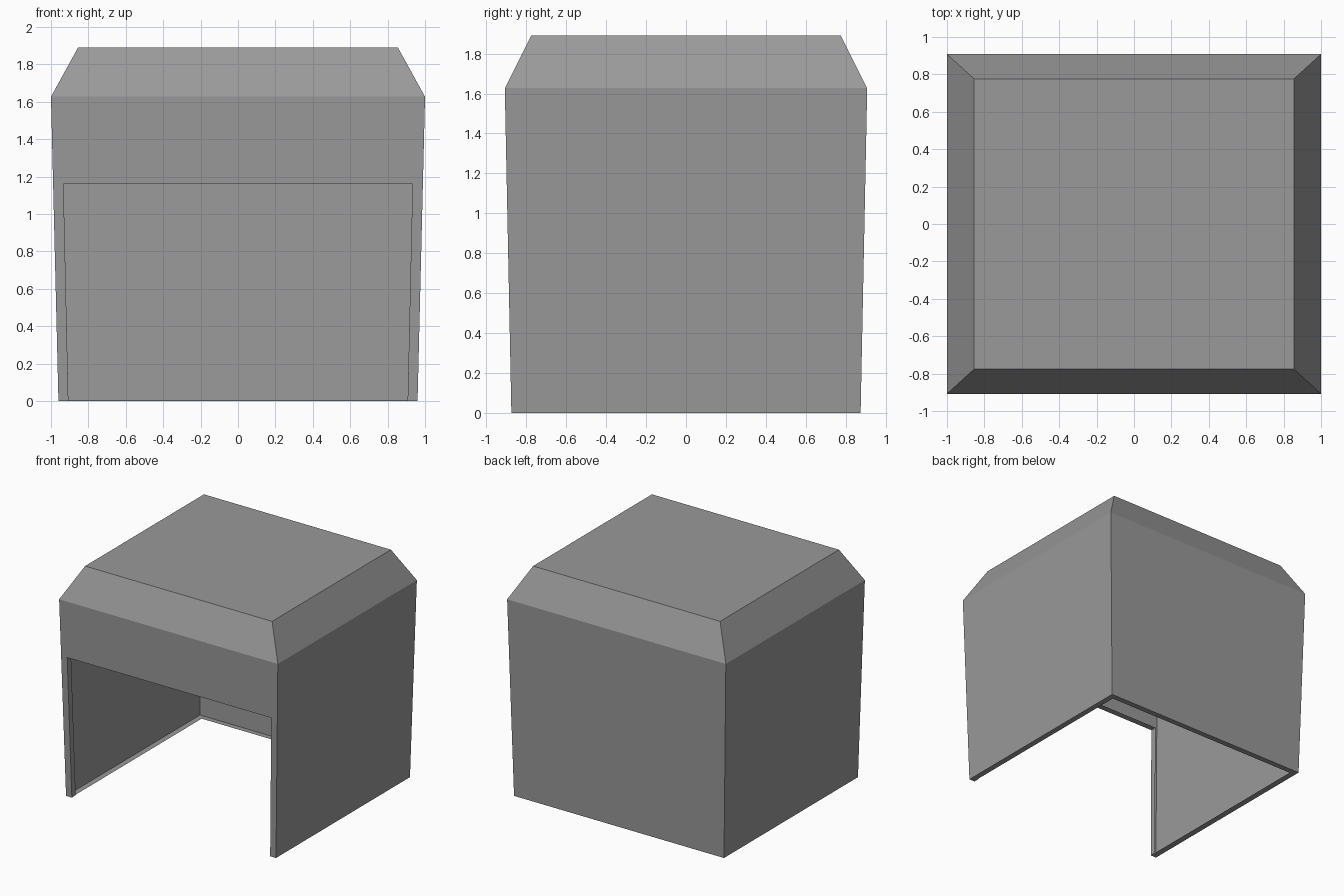
import bpy
import bmesh

cube = bpy.data.objects.get("Cube")
if cube:
    bpy.data.objects.remove(cube, do_unlink=True)

# Single mid grey material
GREY = (0.32, 0.32, 0.32, 1.0)
grey = bpy.data.materials.new("mid grey")
grey.use_nodes = True
grey.diffuse_color = GREY
grey.node_tree.nodes["Principled BSDF"].inputs["Base Color"].default_value = GREY

# Half width, half depth and height of each level of the shell
BASE = (0.96, 0.875, 0.0)
SHOULDER = (1.0, 0.908, 1.627)
ROOF = (0.855, 0.776, 1.89)
OPENING_TOP = 1.16
RIM = 0.05

bm = bmesh.new()


def ring(level):
    """Four corners, counter-clockwise from the front right corner."""
    x, y, z = level
    return [bm.verts.new((sx * x, sy * y, z))
            for sx, sy in ((-1, -1), (1, -1), (1, 1), (-1, 1))]


base, shoulder, roof = ring(BASE), ring(SHOULDER), ring(ROOF)

# Side and back walls
for i in range(1, 4):
    j = (i + 1) % 4
    bm.faces.new((base[i], base[j], shoulder[j], shoulder[i]))

# Front wall, with a doorway that follows the slope of the wall
t = OPENING_TOP / SHOULDER[2]
front_y = -(BASE[1] + t * (SHOULDER[1] - BASE[1]))
doorway = [bm.verts.new(co) for co in (
    (-0.907, -BASE[1], 0), (-0.933, front_y, OPENING_TOP),
    (0.933, front_y, OPENING_TOP), (0.907, -BASE[1], 0))]
bm.faces.new([base[0], *doorway, base[1], shoulder[1], shoulder[0]])

# Sloped shoulders and flat roof
for i in range(4):
    j = (i + 1) % 4
    bm.faces.new((shoulder[i], shoulder[j], roof[j], roof[i]))
bm.faces.new(roof)

mesh = bpy.data.meshes.new("hood_shell")
bm.to_mesh(mesh)
bm.free()
mesh.materials.append(grey)
shell = bpy.data.objects.new("hood_shell", mesh)
bpy.context.collection.objects.link(shell)

# Inward lip along the bottom edge and around the doorway
lip = shell.modifiers.new("inward lip", 'SOLIDIFY')
lip.thickness = RIM
lip.offset = -1
lip.use_even_offset = True
lip.use_rim = True
lip.use_rim_only = True
